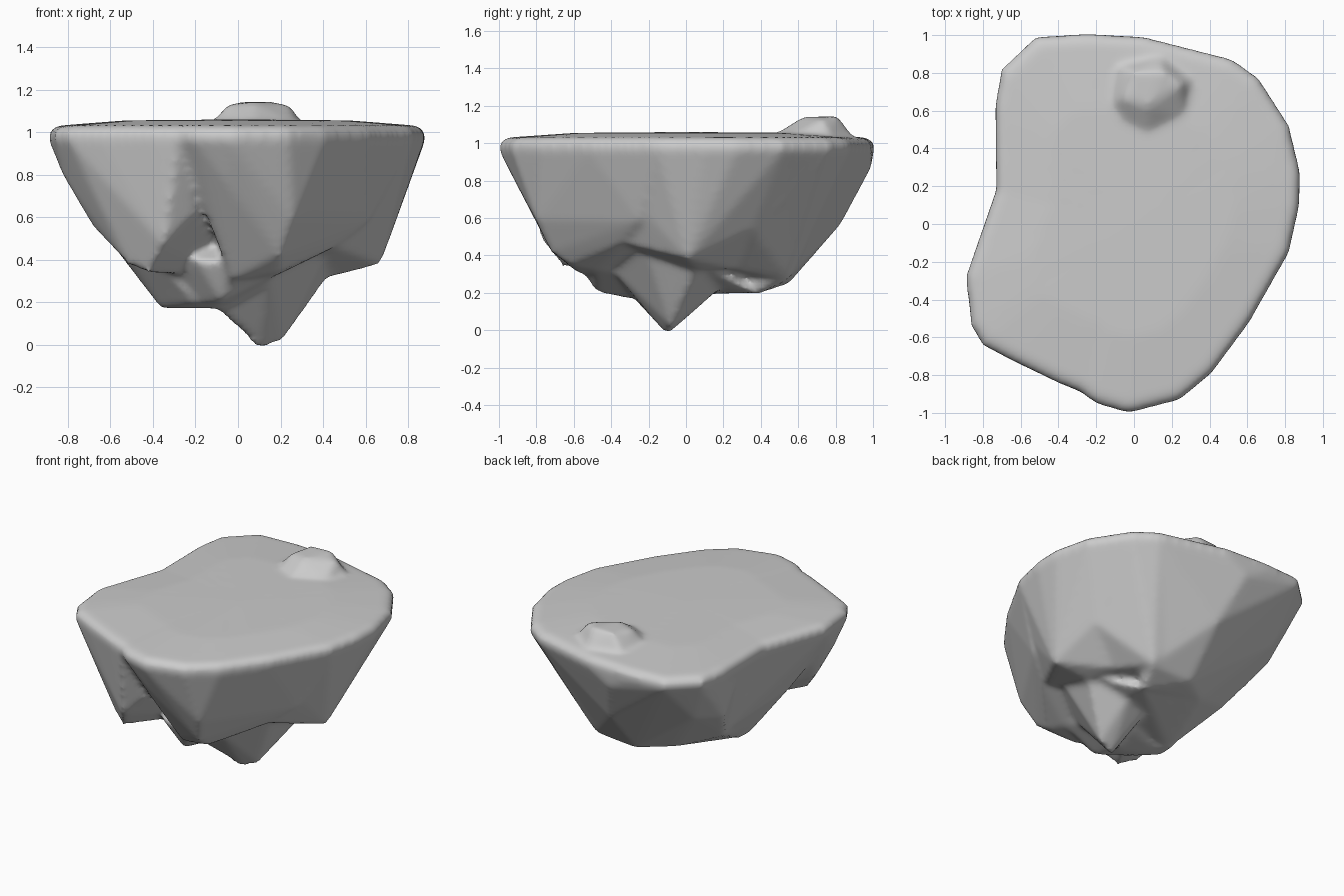
import bpy, bmesh, math

# Plan outline of the island rim, anticlockwise from the front tip
RIM = [(-.03, -1), (.24, -.93), (.41, -.79), (.61, -.52), (.82, -.15),
       (.875, .1), (.88, .27), (.82, .52), (.66, .77), (.52, .87),
       (.05, .99), (-.25, 1.005), (-.52, .99), (-.70, .82), (-.735, .62),
       (-.71, .4), (-.73, .18), (-.82, -.1), (-.89, -.28), (-.86, -.54),
       (-.80, -.64), (-.65, -.72), (-.4, -.84), (-.28, -.89), (-.2, -.95)]


def hull(bm, points):
    """Add one convex lump of rock."""
    verts = [bm.verts.new(p) for p in points]
    res = bmesh.ops.convex_hull(bm, input=verts)
    junk = {g for g in res['geom_interior'] + res['geom_unused']
            if isinstance(g, bmesh.types.BMVert)}
    bmesh.ops.delete(bm, geom=list(junk), context='VERTS')


def wedge(bm, first, last, below):
    """Lump spanning part of the rim, down to the given underside points."""
    pts = [(0, 0, 1.06), (0, 0, .3)] + below
    for i in range(first, last + 1):
        x, y = RIM[i % len(RIM)]
        pts += [(x, y, .96), (x, y, 1.0), (x * .96, y * .96, 1.03),
                (x * .6, y * .6, 1.055)]
    hull(bm, pts)


def make_object(name, bm):
    bmesh.ops.recalc_face_normals(bm, faces=bm.faces)
    me = bpy.data.meshes.new(name)
    bm.to_mesh(me)
    bm.free()
    ob = bpy.data.objects.new(name, me)
    bpy.context.collection.objects.link(ob)
    return ob


def fuse(ob, voxel, rounds):
    """Merge the overlapping lumps and soften the creases."""
    rm = ob.modifiers.new("fuse", 'REMESH')
    rm.mode = 'VOXEL'
    rm.voxel_size = voxel
    rm.use_smooth_shade = True
    sm = ob.modifiers.new("soften", 'SMOOTH')
    sm.factor = .5
    sm.iterations = rounds


# Island body
bm = bmesh.new()
# front left lobe
wedge(bm, 17, 23, [(-.52, -.6, .38), (-.42, -.66, .34), (-.35, -.77, .47),
                   (-.2, -.74, .62), (-.68, -.45, .55), (-.82, -.45, .79)])
# lower left lump
wedge(bm, 16, 19, [(-.36, -.17, .17), (-.36, -.05, .18), (-.1, -.3, .17),
                   (-.2, -.37, .19), (-.66, -.2, .56)])
# front centre
wedge(bm, 23, 29, [(.2, -.72, .42), (.26, -.8, .59), (.2, -.62, .35),
                   (.17, -.48, .32), (.46, -.35, .46), (-.03, -.57, .3),
                   (-.05, -.88, .75), (.62, -.25, .58)])
# front right link and right lobe
wedge(bm, 2, 6, [(.46, -.33, .46), (.67, .01, .38), (.43, .06, .32)])
wedge(bm, 4, 9, [(.67, .01, .38), (.43, .08, .32), (.62, .35, .54),
                 (.8, .15, .75), (.42, .25, .33)])
# back right link and back mass
wedge(bm, 7, 11, [(.62, .35, .54), (.3, .55, .27), (.4, .25, .33)])
wedge(bm, 8, 15, [(.24, .37, .19), (.3, .54, .27), (-.2, .41, .26),
                  (0, .55, .25), (0, .83, .57), (-.1, .99, .87),
                  (-.5, .28, .37), (-.55, .7, .66), (-.66, .52, .63)])
# left links
wedge(bm, 14, 16, [(-.36, -.05, .19), (-.5, .28, .37), (-.2, .41, .26)])
wedge(bm, 16, 18, [(-.36, -.17, .17), (-.5, .28, .4), (-.66, -.2, .56)])
# lower front lump
hull(bm, [(-.08, -.48, .205), (-.1, -.3, .17), (-.36, -.17, .17),
          (.17, -.48, .33), (-.2, -.55, .4), (0, -.6, .38),
          (-.45, -.2, .4), (.1, 0, .2), (0, 0, .7)])
# hanging spike
hull(bm, [(.105, -.1, -.025), (.21, -.08, .02), (.43, .06, .33),
          (.42, -.22, .45), (.15, -.4, .33), (-.1, -.28, .17),
          (0, .18, .25), (.2, .2, .24), (0, 0, .6)])
# core filling
hull(bm, [(-.36, -.1, .18), (.15, -.3, .3), (.4, .1, .33), (.24, .37, .2),
          (-.2, .41, .26), (-.42, .05, .31), (0, 0, .9)])
# boulder on the top, with a sloping skirt
base = [(-.13, .64), (-.09, .84), (.14, .89), (.31, .76), (.27, .56),
        (.07, .46), (-.05, .52)]
crown = [(-.05, .66, 1.13), (.0, .8, 1.14), (.15, .81, 1.145),
         (.24, .73, 1.13), (.07, .62, 1.14)]
hull(bm, [(x, y, z) for x, y in base for z in (.9, 1.04)] + crown)
body = make_object("island_rock", bm)
fuse(body, .02, 7)
